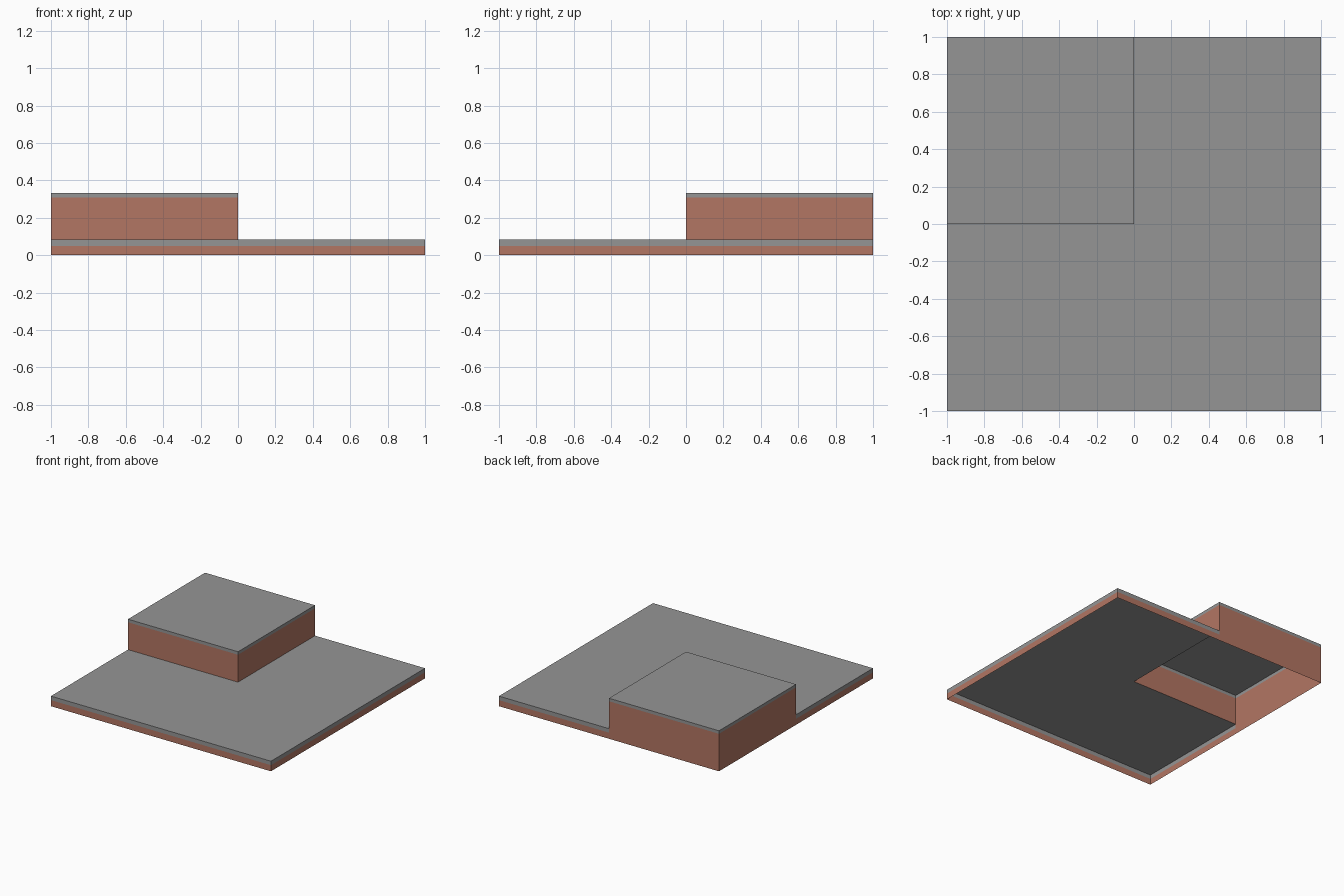
import bpy
import bmesh

if "Cube" in bpy.data.objects:
    bpy.data.objects.remove(bpy.data.objects["Cube"])


def material(name, color):
    m = bpy.data.materials.new(name)
    m.diffuse_color = (*color, 1)
    m.use_nodes = True
    m.node_tree.nodes["Principled BSDF"].inputs["Base Color"].default_value = m.diffuse_color
    return m


BROWN = material("clay brown", (0.45, 0.18, 0.125))
GREY = material("stone grey", (0.30, 0.30, 0.30))

LOW_BAND, LOW_TOP = 0.05, 0.083    # lower level: band start and top
HIGH_BAND, HIGH_TOP = 0.308, 0.333  # raised level: band start and top


def shell(name, walls, top, z_top):
    """Open-bottomed sheet: walls = [(path, heights)], each path running
    counterclockwise so the faces point outward; top = outline."""
    bm = bmesh.new()

    def face(points, mat):
        f = bm.faces.new([bm.verts.new(p) for p in points])
        f.material_index = mat

    for path, heights in walls:
        for a, b in zip(path, path[1:]):
            for i, (z0, z1) in enumerate(zip(heights, heights[1:])):
                # brown wall below, grey band above
                face([(*a, z0), (*b, z0), (*b, z1), (*a, z1)], i)
    face([(*p, z_top) for p in top], 1)
    bmesh.ops.remove_doubles(bm, verts=bm.verts[:], dist=1e-5)

    mesh = bpy.data.meshes.new(name)
    bm.to_mesh(mesh)
    bm.free()
    mesh.materials.append(BROWN)
    mesh.materials.append(GREY)
    obj = bpy.data.objects.new(name, mesh)
    bpy.context.collection.objects.link(obj)
    return obj


# Lower ground level, L-shaped around the raised corner
low_path = [(-1, 0), (-1, -1), (1, -1), (1, 1), (0, 1)]
shell("lower_level", [(low_path, (0, LOW_BAND, LOW_TOP))],
      low_path + [(0, 0)], LOW_TOP)

# Raised corner: outer walls reach the ground, inner walls stop at the lower top
outer = [(0, 1), (-1, 1), (-1, 0)]
inner = [(-1, 0), (0, 0), (0, 1)]
shell("raised_corner",
      [(outer, (0, HIGH_BAND, HIGH_TOP)),
       (inner, (LOW_TOP, HIGH_BAND, HIGH_TOP))],
      inner + [(-1, 1)], HIGH_TOP)
